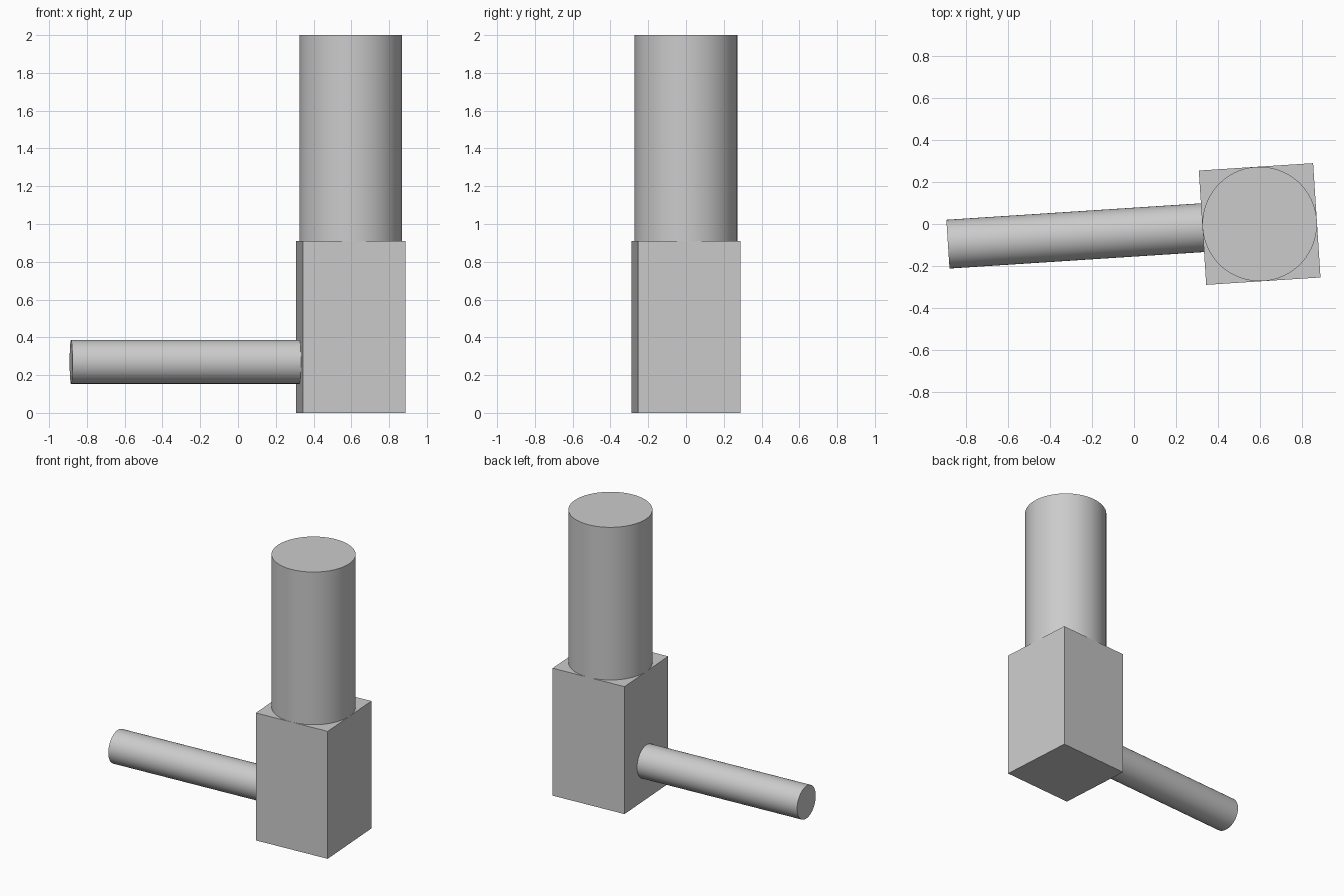
import bpy
import math
from mathutils import Matrix

cube = bpy.data.objects.get("Cube")
if cube:
    bpy.data.objects.remove(cube, do_unlink=True)

grey = bpy.data.materials.new("plain grey")
grey.use_nodes = True
colour = (0.6, 0.6, 0.6, 1)
grey.diffuse_color = colour
grey.node_tree.nodes["Principled BSDF"].inputs["Base Color"].default_value = colour

CENTRE_X = 0.597
SIDE = 0.544
BLOCK_TOP = 0.91
TURN = math.radians(3.7)
# Shared frame: everything is turned slightly about the vertical axis
frame = Matrix.Translation((CENTRE_X, 0, 0)) @ Matrix.Rotation(TURN, 4, "Z")


def finish(name, local):
    ob = bpy.context.object
    ob.name = name
    ob.matrix_world = frame @ local
    ob.data.materials.append(grey)
    return ob


def cylinder(name, radius, length, local):
    bpy.ops.mesh.primitive_cylinder_add(vertices=64, radius=radius, depth=length)
    bpy.ops.object.shade_smooth_by_angle(angle=math.radians(30))
    return finish(name, local)


# Square lower block
bpy.ops.mesh.primitive_cube_add(size=1)
block = finish("lower_block", Matrix.Translation((0, 0, BLOCK_TOP / 2)))
block.scale = (SIDE, SIDE, BLOCK_TOP)

# Upright column on top of the block
height = 2 - BLOCK_TOP
cylinder("upper_column", SIDE / 2, height,
         Matrix.Translation((0, 0, BLOCK_TOP + height / 2)))

# Side rod leaving the block's right face
reach = 1.484
rod_length = reach - SIDE / 2
cylinder("side_rod", 0.116, rod_length,
         Matrix.Translation((-SIDE / 2 - rod_length / 2, 0, 0.27))
         @ Matrix.Rotation(math.pi / 2, 4, "Y"))
